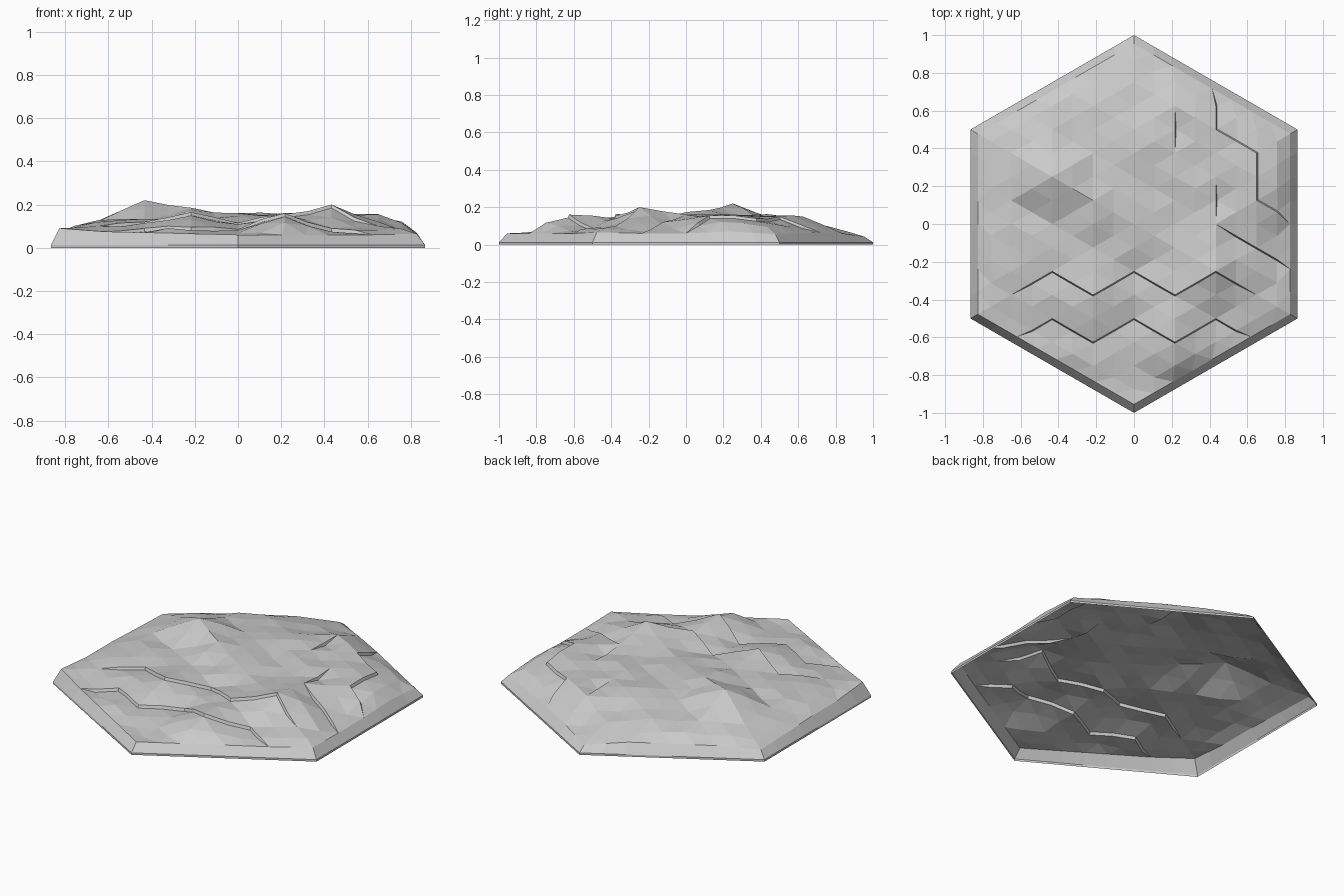
import bpy, bmesh, math, random
from mathutils import Vector

if "Cube" in bpy.data.objects:
    bpy.data.objects.remove(bpy.data.objects["Cube"])

random.seed(4)
N = 8                      # grid rings from centre to rim
DX, DY = math.sqrt(3) / 16, 0.125

# Main terrain heights, one column per x position (left to right), front to back
COLS = [
    [.09, .07, .07, .06, .052],
    [.075, .10, .12, .12, .115, .066],
    [.07, .09, .12, .13, .22, .13, .068],
    [.065, .095, .165, .14, .185, .145, .13, .068],
    [.06, .068, .085, .115, .16, .15, .15, .10, .042],
    [.06, .16, .155, .15, .145, .155, .15, .06],
    [.06, .09, .20, .16, .155, .15, .065],
    [.06, .10, .12, .155, .14, .06],
    [.065, .06, .06, .07, .055],
]
# Ledges as (column, 8*y) corners; the ground drops on the left of each path
LEDGES = [
    [(6, -3), (4, -2), (2, -3), (0, -2), (-2, -3), (-4, -2), (-6, -3)],
    [(6, -5), (4, -4), (2, -5), (0, -4), (-2, -5), (-4, -4), (-6, -5)],
    [(4, 6), (4, 4), (6, 3), (6, 1), (8, 0)],
    [(2, 5), (2, 3)],
    [(4, 2), (4, 0)],
    [(8, -2), (4, 0)],
]
DROP, SHIFT = 0.016, 0.007


def ring(q, r):
    return max(abs(q), abs(r), abs(q + r))


def flat(q, r):
    return Vector((q * DX, (r + q / 2) * DY, 0))


def coarse(q, r):
    col = COLS[q // 2 + 4]
    return col[int((r + q / 2 + N - abs(q) / 2) / 2)]


def height(q, r):
    """Main height, or the jittered middle of the two main neighbours."""
    if q % 2 == 0 and r % 2 == 0:
        return coarse(q, r)
    dq, dr = (q % 2, -1 if q % 2 else 1) if r % 2 else (1, 0)
    mid = (coarse(q + dq, r + dr) + coarse(q - dq, r - dr)) / 2
    return mid + random.uniform(-.011, .011) * (ring(q, r) < N)


def walk(corners):
    """All grid points along a ledge path."""
    pts = [(q, int(y - q / 2)) for q, y in corners]
    out = [pts[0]]
    for (a, b), (c, d) in zip(pts, pts[1:]):
        n = max(abs(c - a), abs(d - b))
        out += [(a + (c - a) * k // n, b + (d - b) * k // n) for k in range(1, n + 1)]
    return out


def turn(a, b):
    return (math.atan2(b.y, b.x) - math.atan2(a.y, a.x)) % (2 * math.pi)


bm = bmesh.new()

# Terrain points; the outer ring is pulled in to make room for the rim slope
high, low, sector = {}, {}, {}
for q in range(-N, N + 1):
    for r in range(-N, N + 1):
        if ring(q, r) <= N:
            p = flat(q, r) * (.955 if ring(q, r) == N else 1)
            p.z = height(q, r)
            high[q, r] = bm.verts.new(p)

# Lower copies of the points along each ledge
paths = [walk(l) for l in LEDGES]
for path in paths:
    for p, v, n in zip(path, path[1:], path[2:]):
        ahead, back = flat(*n) - flat(*v), flat(*p) - flat(*v)
        span = turn(ahead, back)
        a = math.atan2(ahead.y, ahead.x) + span / 2
        offset = Vector((math.cos(a) * SHIFT, math.sin(a) * SHIFT, -DROP))
        low[v] = bm.verts.new(high[v].co + offset)
        sector[v] = (ahead, span)


def corner(key, centre):
    if key in low:
        ahead, span = sector[key]
        if turn(ahead, centre - flat(*key)) < span:
            return low[key]
    return high[key]


# Terrain triangles
for q, r in list(high):
    for tri in ([(q, r), (q + 1, r), (q, r + 1)],
                [(q, r), (q + 1, r - 1), (q + 1, r)]):
        if all(k in high for k in tri):
            c = sum((flat(*k) for k in tri), Vector()) / 3
            bm.faces.new([corner(k, c) for k in tri])

# Ledge walls
for path in paths:
    for a, b in zip(path, path[1:]):
        loop = [high[a], high[b], low.get(b, high[b]), low.get(a, high[a])]
        loop = list(dict.fromkeys(loop))
        if len(loop) > 2:
            bm.faces.new(loop)

# Sloped rim with a short upright foot, open underneath
corners = [(N, 0), (0, N), (-N, N), (-N, 0), (0, -N), (N, -N)]
border = []
for (a, b), (c, d) in zip(corners, corners[1:] + corners[:1]):
    border += [(a + (c - a) * k // N, b + (d - b) * k // N) for k in range(N)]
top = [high[k] for k in border]
for z in (.012, 0):
    base = [bm.verts.new(flat(*k) + Vector((0, 0, z))) for k in border]
    for i in range(len(top)):
        j = (i + 1) % len(top)
        bm.faces.new((top[j], top[i], base[i], base[j]))
    top = base

mesh = bpy.data.meshes.new("terrain_tile")
bm.to_mesh(mesh)
bm.free()
tile = bpy.data.objects.new("terrain_tile", mesh)
bpy.context.collection.objects.link(tile)
